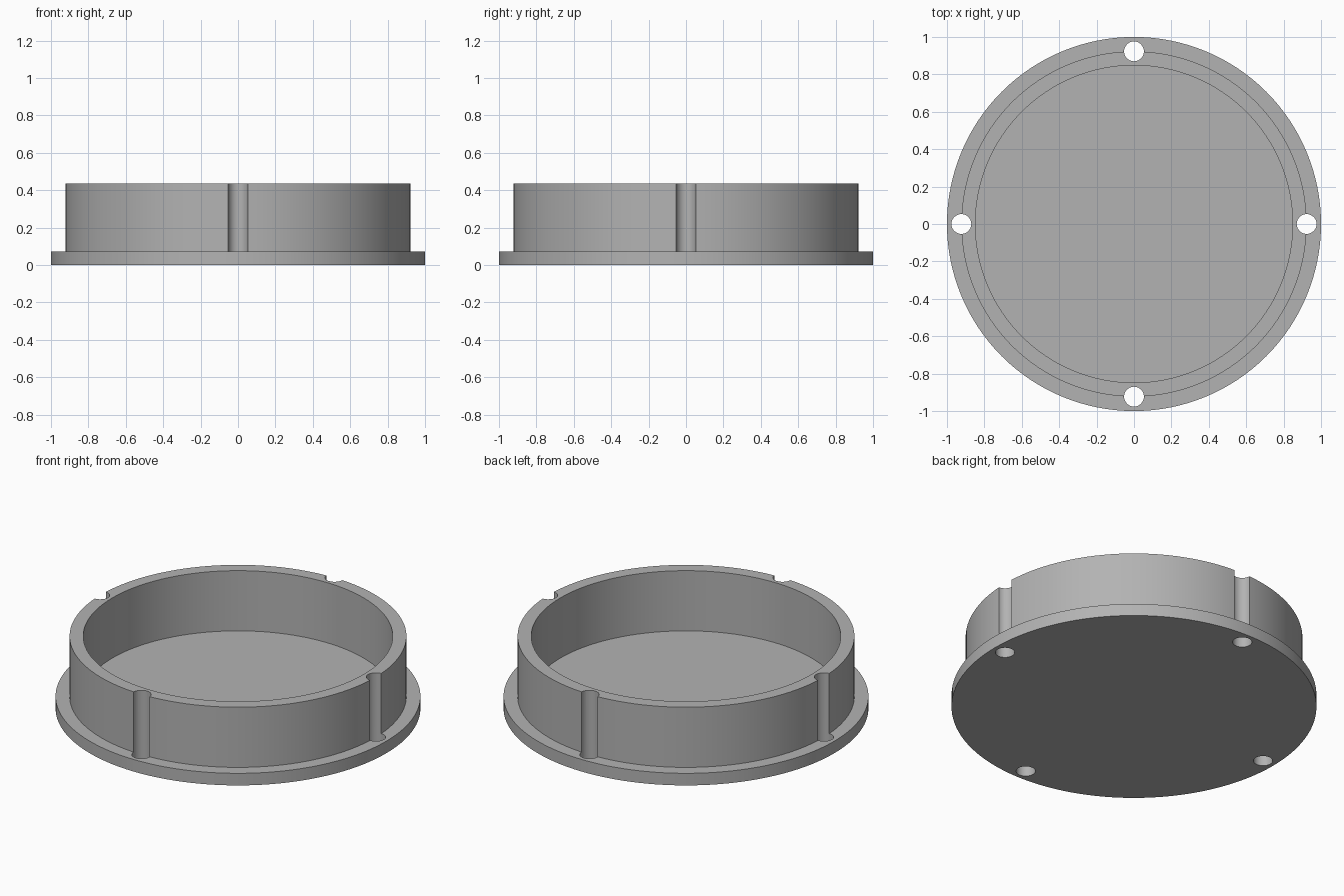
import bpy
import bmesh
from math import cos, sin, pi, radians

if "Cube" in bpy.data.objects:
    bpy.data.objects.remove(bpy.data.objects["Cube"])

FLANGE_TOP, RIM_TOP = 0.073, 0.437
FLANGE_R, WALL_R, INNER_R = 1.0, 0.923, 0.848
HOLE_R = 0.053
SEGMENTS = 128

# Plain grey material
grey = bpy.data.materials.new("plain_grey")
grey.use_nodes = True
colour = (0.45, 0.45, 0.45, 1)
grey.diffuse_color = colour
grey.node_tree.nodes["Principled BSDF"].inputs["Base Color"].default_value = colour


def add_object(name, bm):
    mesh = bpy.data.meshes.new(name)
    bmesh.ops.recalc_face_normals(bm, faces=bm.faces)
    bm.to_mesh(mesh)
    bm.free()
    mesh.materials.append(grey)
    obj = bpy.data.objects.new(name, mesh)
    bpy.context.collection.objects.link(obj)
    return obj


# Cap: stacked rings for flange, wall and recess, closed by two discs
profile = [(FLANGE_R, 0), (FLANGE_R, FLANGE_TOP), (WALL_R, FLANGE_TOP),
           (WALL_R, RIM_TOP), (INNER_R, RIM_TOP), (INNER_R, FLANGE_TOP)]
bm = bmesh.new()
angles = [2 * pi * i / SEGMENTS for i in range(SEGMENTS)]
rings = [[bm.verts.new((r * cos(a), r * sin(a), z)) for a in angles] for r, z in profile]
for low, high in zip(rings, rings[1:]):
    for i in range(SEGMENTS):
        j = (i + 1) % SEGMENTS
        bm.faces.new((low[i], low[j], high[j], high[i]))
bm.faces.new(rings[0])
bm.faces.new(rings[-1])
cap = add_object("round_cap", bm)

# Four screw channels through wall and flange
bm = bmesh.new()
for k in range(4):
    a = k * pi / 2
    made = bmesh.ops.create_cone(bm, cap_ends=True, segments=32, radius1=HOLE_R,
                                 radius2=HOLE_R, depth=2)
    bmesh.ops.translate(bm, verts=made["verts"],
                        vec=(WALL_R * cos(a), WALL_R * sin(a), 0))
cutter = add_object("screw_channel_cutter", bm)
cutter.hide_render = True

cut = cap.modifiers.new("screw_channels", "BOOLEAN")
cut.operation = "DIFFERENCE"
cut.solver = "EXACT"
cut.object = cutter

bpy.ops.object.select_all(action="DESELECT")
cap.select_set(True)
bpy.context.view_layer.objects.active = cap
bpy.ops.object.modifier_apply(modifier=cut.name)
bpy.data.objects.remove(cutter)
bpy.ops.object.shade_smooth_by_angle(angle=radians(30))
